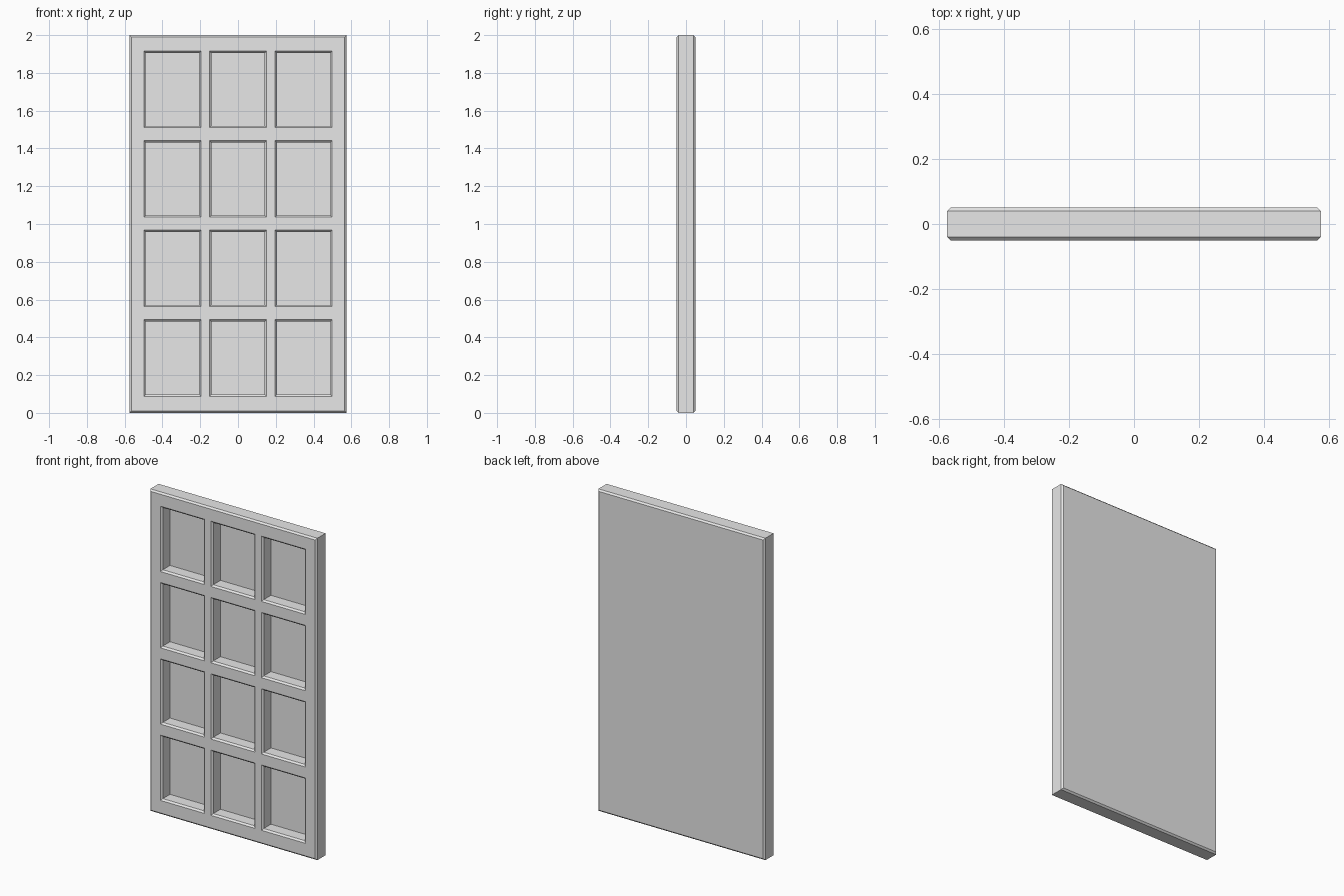
import bpy
import bmesh
from mathutils import Vector

cube = bpy.data.objects.get("Cube")
if cube:
    bpy.data.objects.remove(cube, do_unlink=True)

WIDTH, THICK, HEIGHT = 1.148, 0.10, 2.0
CHAMFER = 0.01
PANE_W, PANE_H, PANE_DEPTH = 0.303, 0.406, 0.08
COLUMNS = [i * 0.347 for i in (-1, 0, 1)]
ROWS = [0.291 + i * 0.474 for i in range(4)]

grey = bpy.data.materials.new("plain grey")
grey.use_nodes = True
colour = (0.8, 0.8, 0.8, 1)
grey.diffuse_color = colour
grey.node_tree.nodes["Principled BSDF"].inputs["Base Color"].default_value = colour

bm = bmesh.new()


def front_faces():
    return [f for f in bm.faces if f.normal.y < -0.99]


def cut_front(point, normal):
    """Split only the front faces along a plane."""
    faces = front_faces()
    geom = {e for f in faces for e in f.edges} | {v for f in faces for v in f.verts}
    bmesh.ops.bisect_plane(bm, geom=list(geom) + faces, dist=1e-5,
                           plane_co=point, plane_no=normal)
    bm.normal_update()


# Slab with chamfered front and back rims
bmesh.ops.create_cube(bm, size=1)
bmesh.ops.scale(bm, vec=(WIDTH, THICK, HEIGHT), verts=bm.verts)
bmesh.ops.translate(bm, vec=(0, 0, HEIGHT / 2), verts=bm.verts)
rims = [e for e in bm.edges if abs(e.verts[0].co.y - e.verts[1].co.y) < 1e-4]
bmesh.ops.bevel(bm, geom=rims, offset=CHAMFER, offset_type='OFFSET',
                segments=1, affect='EDGES')
bm.normal_update()

# Lines of the frame bars on the front
for side in (-0.5, 0.5):
    for x in COLUMNS:
        cut_front(Vector((x + side * PANE_W, 0, 0)), Vector((1, 0, 0)))
    for z in ROWS:
        cut_front(Vector((0, 0, z + side * PANE_H)), Vector((0, 0, 1)))

# Sunken panels with chamfered openings
panels = []
for face in front_faces():
    c = face.calc_center_median()
    if (any(abs(c.x - x) < 0.01 for x in COLUMNS)
            and any(abs(c.z - z) < 0.01 for z in ROWS)):
        panels.append(face)
bmesh.ops.inset_individual(bm, faces=panels, thickness=CHAMFER,
                           use_even_offset=True)
for face in panels:
    bmesh.ops.translate(bm, vec=(0, CHAMFER, 0), verts=face.verts)
bmesh.ops.inset_individual(bm, faces=panels, thickness=0)
for face in panels:
    bmesh.ops.translate(bm, vec=(0, PANE_DEPTH - CHAMFER, 0), verts=face.verts)

bmesh.ops.recalc_face_normals(bm, faces=bm.faces)
mesh = bpy.data.meshes.new("panelled_door")
bm.to_mesh(mesh)
bm.free()
mesh.materials.append(grey)
door = bpy.data.objects.new("panelled_door", mesh)
bpy.context.collection.objects.link(door)
